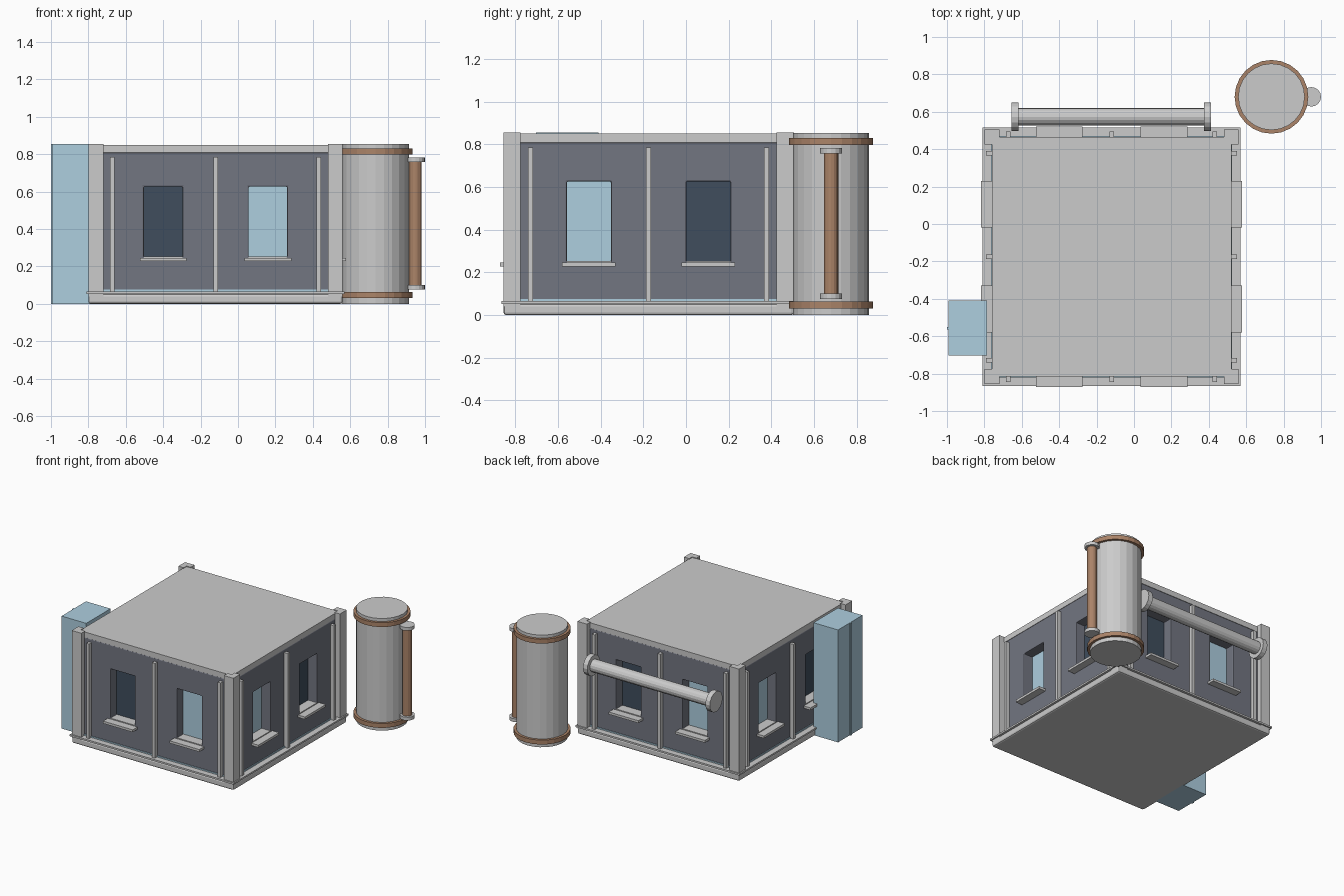
import bpy, bmesh
from math import pi
from mathutils import Matrix, Vector

if "Cube" in bpy.data.objects:
    bpy.data.objects.remove(bpy.data.objects["Cube"])

I = Matrix.Identity(4)
CENTRE = Matrix.Translation((-0.12, -0.175, 0))   # middle of the building


def mat(name, rgb):
    m = bpy.data.materials.new(name)
    m.diffuse_color = (*rgb, 1)
    m.use_nodes = True
    m.node_tree.nodes["Principled BSDF"].inputs["Base Color"].default_value = m.diffuse_color
    return m


WALL = mat("slate_wall", (0.17, 0.18, 0.22))
BLUE = mat("pale_blue", (0.42, 0.62, 0.74))
DARK = mat("dark_glass", (0.05, 0.075, 0.11))
COPPER = mat("copper", (0.41, 0.23, 0.14))


def finish(name, bm, m=None, bevel=0.0, segments=2):
    bmesh.ops.recalc_face_normals(bm, faces=bm.faces)
    me = bpy.data.meshes.new(name)
    bm.to_mesh(me)
    bm.free()
    ob = bpy.data.objects.new(name, me)
    bpy.context.collection.objects.link(ob)
    if m:
        me.materials.append(m)
    if bevel:
        b = ob.modifiers.new("bevel", 'BEVEL')
        b.width, b.segments, b.limit_method = bevel, segments, 'ANGLE'
    return ob


def box(name, lo, hi, m=None, frame=I, bevel=0.0):
    lo, hi = Vector(lo), Vector(hi)
    bm = bmesh.new()
    bmesh.ops.create_cube(bm, size=1, matrix=frame @ Matrix.Translation((lo + hi) / 2)
                          @ Matrix.Diagonal((*(hi - lo), 1)))
    return finish(name, bm, m, bevel)


def rod(name, start, end, r, m=None, sides=24, bevel=0.0):
    a, b = Vector(start), Vector(end)
    turn = (b - a).to_track_quat('Z', 'Y').to_matrix().to_4x4()
    bm = bmesh.new()
    bmesh.ops.create_cone(bm, cap_ends=True, segments=sides, radius1=r, radius2=r,
                          depth=(b - a).length, matrix=Matrix.Translation((a + b) / 2) @ turn)
    return finish(name, bm, m, bevel)


def slab(name, half, z0, z1, m=None, bevel=0.0):
    return box(name, (-half, -half, z0), (half, half, z1), m, CENTRE, bevel)


# Building base, ledge, blue trim line, wall block and roof
slab("base", 0.68, 0, 0.052, bevel=0.012)
slab("base_ledge", 0.69, 0.052, 0.065)
slab("trim_line", 0.645, 0.065, 0.075, BLUE)
walls = slab("walls", 0.64, 0.06, 0.808, WALL)
slab("roof", 0.64, 0.808, 0.85)

# Window recesses cut into the wall block
cut = bmesh.new()
for k in range(4):
    face = CENTRE @ Matrix.Rotation(k * pi / 2, 4, 'Z')
    for s in (-1, 1):
        bmesh.ops.create_cube(cut, size=1, matrix=face @ Matrix.Translation((s * 0.28, -0.63, 0.438))
                              @ Matrix.Diagonal((0.206, 0.16, 0.376, 1)))
cutter = finish("window_cutter", cut)
cutter.hide_render = True
cutter.hide_set(True)
cutter.display_type = 'WIRE'
boolean = walls.modifiers.new("windows", 'BOOLEAN')
boolean.object, boolean.operation, boolean.solver = cutter, 'DIFFERENCE', 'EXACT'
rim = walls.modifiers.new("soft_rims", 'BEVEL')
rim.width, rim.segments, rim.limit_method = 0.006, 2, 'ANGLE'

# Each side: two windows with sills, three pilasters, one corner post
for k, side in enumerate(("front", "right", "back", "left")):
    face = CENTRE @ Matrix.Rotation(k * pi / 2, 4, 'Z')
    for s in (-1, 1):
        u = s * 0.28
        glass = DARK if (s < 0) == (k % 2 == 0) else BLUE
        box(f"{side}_window_glass", (u - 0.103, -0.565, 0.25), (u + 0.103, -0.54, 0.626), glass, face)
        box(f"{side}_window_sill", (u - 0.125, -0.697, 0.228), (u + 0.125, -0.63, 0.246), None, face)
        box(f"{side}_sill_inset", (u - 0.103, -0.64, 0.235), (u + 0.103, -0.55, 0.253), None, face)
    for u in (-0.553, 0, 0.553):
        box(f"{side}_pilaster", (u - 0.012, -0.67, 0.065), (u + 0.012, -0.63, 0.785), None, face)
    # L-shaped post wrapping the corner
    bm = bmesh.new()
    pts = [(-0.68, -0.68), (-0.6, -0.68), (-0.6, -0.635), (-0.635, -0.635), (-0.635, -0.6), (-0.68, -0.6)]
    base = bm.faces.new([bm.verts.new(face @ Vector((x, y, 0.04))) for x, y in pts])
    ext = bmesh.ops.extrude_face_region(bm, geom=[base])
    bmesh.ops.translate(bm, vec=(0, 0, 0.815), verts=[v for v in ext["geom"] if isinstance(v, bmesh.types.BMVert)])
    finish(f"{side}_corner_post", bm)

# Pale blue cabinet on the left side with a narrow centre seam
box("cabinet", (-0.992, -0.703, 0), (-0.785, -0.41, 0.855), BLUE)
box("cabinet_seam", (-1.0, -0.565, 0), (-0.985, -0.55, 0.855), BLUE)

# Free-standing tank with copper bands and a side pipe
tx, ty = 0.735, 0.68
rod("tank", (tx, ty, 0), (tx, ty, 0.853), 0.178)
for z in (0.03, 0.797):
    rod("tank_band", (tx, ty, z), (tx, ty, z + 0.033), 0.197, COPPER)
rod("side_pipe", (0.948, ty, 0.08), (0.948, ty, 0.775), 0.034, COPPER, 16)
for z in (0.075, 0.758):
    rod("side_pipe_cap", (0.948, ty, z), (0.948, ty, z + 0.025), 0.052, None, 16)

# Horizontal pipe along the back wall
rod("back_pipe", (-0.64, 0.573, 0.595), (0.4, 0.573, 0.595), 0.047, None, 16)
for x in (-0.655, 0.375):
    rod("back_pipe_cap", (x, 0.573, 0.595), (x + 0.037, 0.573, 0.595), 0.077, None, 16)
